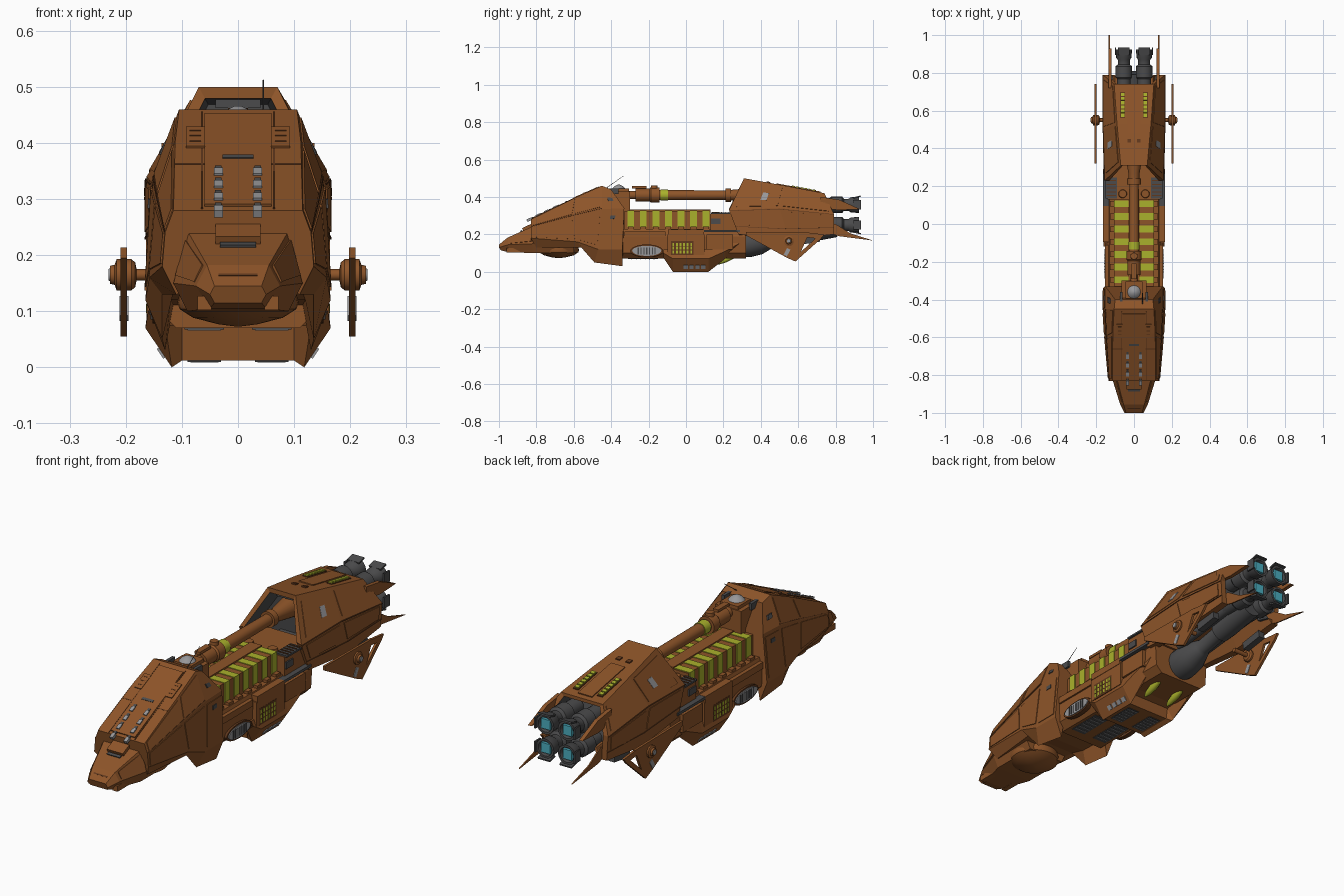
import bpy, bmesh, math
from mathutils import Vector, Matrix

cube = bpy.data.objects.get("Cube")
if cube:
    bpy.data.objects.remove(cube, do_unlink=True)


def material(name, r, g, b):
    m = bpy.data.materials.new(name)
    m.use_nodes = True
    m.diffuse_color = (r, g, b, 1)
    m.node_tree.nodes["Principled BSDF"].inputs["Base Color"].default_value = (r, g, b, 1)
    return m


RUST = material("rust brown", .27, .09, .022)
SEAM = material("dark brown", .12, .04, .012)
LIME = material("lime yellow", .4, .44, .025)
IRON = material("dark grey", .07, .07, .072)
STEEL = material("light grey", .31, .31, .32)
GLOW = material("cyan glow", .07, .42, .52)


def finish(name, bm, mats, smooth=False):
    bmesh.ops.recalc_face_normals(bm, faces=bm.faces)
    me = bpy.data.meshes.new(name)
    bm.to_mesh(me)
    bm.free()
    for m in mats:
        me.materials.append(m)
    if smooth:
        me.polygons.foreach_set("use_smooth", [True] * len(me.polygons))
        me.set_sharp_from_angle(angle=math.radians(35))
    ob = bpy.data.objects.new(name, me)
    bpy.context.collection.objects.link(ob)
    return ob


def loft(name, rings, mat, both=False, smooth=False, inner=None, dark=()):
    """Skin closed rings; segments listed in dark use the inner material."""
    bm = bmesh.new()
    for s in ((1, -1) if both else (1,)):
        vs = [[bm.verts.new((s * p[0], p[1], p[2])) for p in r] for r in rings]
        n = len(rings[0])
        for i in range(len(vs) - 1):
            for j in range(n):
                k = (j + 1) % n
                f = bm.faces.new((vs[i][j], vs[i][k], vs[i + 1][k], vs[i + 1][j]))
                f.material_index = int(i in dark)
        for end, seg in ((0, 0), (-1, len(vs) - 2)):
            bm.faces.new(vs[end]).material_index = int(seg in dark)
    return finish(name, bm, [mat] + ([inner] if inner else []), smooth)


def box(name, x, y, z, sx, sy, sz, mat, both=False, tilt=0):
    bm = bmesh.new()
    for s in ((1, -1) if both else (1,)):
        m = Matrix.Translation((s * x, y, z)) @ Matrix.Rotation(tilt, 4, 'X')
        bmesh.ops.create_cube(bm, size=1, matrix=m @ Matrix.Diagonal((sx, sy, sz, 1)))
    return finish(name, bm, [mat])


def lathe(name, start, end, profile, mat, both=False, sides=20):
    """Turn (distance fraction, radius) pairs about the line start-end."""
    a, d = Vector(start), Vector(end) - Vector(start)
    q = d.to_track_quat('Z', 'Y')
    rings = [[a + d * t + q @ Vector((r * math.cos(k * math.tau / sides),
              r * math.sin(k * math.tau / sides), 0)) for k in range(sides)] for t, r in profile]
    return loft(name, rings, mat, both, True)


def plate(name, outline, x0, x1, mat):
    return loft(name, [[(x, y, z) for y, z in outline] for x in (x0, x1)], mat, True)


def full(half):
    return [Vector(p) for p in half] + [Vector((-x, y, z)) for x, y, z in reversed(half)]


def shrink(half, k, dy, zc):
    return [(x * k, y + dy, zc + (z - zc) * k) for x, y, z in half]


def panel(name, hull, i, j, u0, u1, v0, v1, mat, lift=.004):
    """Thin mirrored plate on one hull facet; u runs aft, v runs down."""
    a, b, c, d = (Vector(p) for p in (hull[i][j], hull[i + 1][j], hull[i][j + 1], hull[i + 1][j + 1]))
    at = lambda u, v: a.lerp(b, u).lerp(c.lerp(d, u), v)
    quad = [at(u0, v0), at(u1, v0), at(u1, v1), at(u0, v1)]
    n = (quad[2] - quad[0]).cross(quad[3] - quad[1]).normalized()
    n = n if n.x > 0 else -n
    return loft(name, [[p - n * .003 for p in quad], [p + n * lift for p in quad]], mat, True)


# Front hull, hollow between its side skirts
front = [
    [(.115, -.83, .28), (.13, -.83, .24), (.135, -.83, .18), (.11, -.8, .13), (.09, -.8, .135)],
    [(.112, -.58, .402), (.145, -.6, .3), (.158, -.58, .16), (.135, -.56, .13), (.115, -.56, .135)],
    [(.105, -.45, .46), (.152, -.45, .335), (.165, -.47, .12), (.135, -.49, .05), (.12, -.49, .12)],
    [(.1, -.4, .44), (.152, -.33, .34), (.165, -.34, .12), (.13, -.34, .03), (.115, -.34, .11)]]
loft("front_hull", [full(r) for r in front], RUST)
for i in (0, 1):
    panel("front_upper_armour", front, i, 0, .05, .95, .1, .9, RUST, .003)
    panel("front_side_armour", front, i, 1, .05, .95, .08, .9, RUST, .003)
    panel("front_crease_seam", front, i, 0, 0, 1, .95, .98, SEAM, .002)
panel("front_aft_armour", front, 2, 1, .1, .9, .08, .92, RUST, .003)
panel("front_round_port", front, 2, 1, .4, .62, .17, .25, IRON, .006)
panel("front_top_port", front, 2, 0, .35, .65, .5, .65, IRON, .006)

# Details along the sloping front deck
TILT = math.atan2(.18, .38)
deck_z = lambda y: .28 + (y + .83) * .18 / .38
box("deck_strip", 0, -.645, deck_z(-.645), .12, .38, .01, RUST, tilt=TILT)
box("deck_edge_seams", .064, -.645, deck_z(-.645), .003, .4, .006, SEAM, True, TILT)
box("deck_cross_seam", 0, -.66, deck_z(-.66), .225, .004, .006, SEAM, tilt=TILT)
for y in (-.84, -.793, -.747, -.7):
    box("deck_clips", .035, y, deck_z(y) + .003, .016, .024, .014, STEEL, True, TILT)
    box("deck_clip_feet", .035, y + .018, deck_z(y + .018) + .003, .012, .012, .01, IRON, True, TILT)
box("deck_slot", 0, -.64, deck_z(-.64) + .003, .055, .012, .008, IRON, tilt=TILT)
box("deck_hatches", .076, -.565, deck_z(-.565), .034, .08, .014, RUST, True, TILT)
for y in (-.585, -.565, -.545):
    box("hatch_slits", .076, y, deck_z(y) + .006, .02, .004, .005, SEAM, True, TILT)

# Nose, chin and sensor dome
nose = [
    [(.042, -1, .145), (.05, -1, .13), (.042, -.99, .115)],
    [(.055, -.955, .182), (.075, -.95, .145), (.05, -.95, .105)],
    [(.09, -.82, .243), (.115, -.82, .15), (.09, -.82, .1)],
    [(.09, -.6, .25), (.115, -.6, .15), (.09, -.6, .1)]]
loft("nose", [full(r) for r in nose], RUST)
panel("nose_cheek", nose, 1, 0, .1, .95, .15, .85, RUST, .003)
box("nose_hatch", 0, -.845, .237, .08, .06, .02, RUST, tilt=.45)
box("nose_slot", 0, -.88, .217, .065, .012, .008, IRON, tilt=.45)
box("nose_brow", 0, -.975, .164, .07, .006, .004, SEAM, tilt=.7)
box("chin_rails", .06, -.88, .115, .025, .16, .025, RUST, True)
lathe("sensor_dome", (0, -.68, .15), (0, -.68, .073),
      [(0, .1), (.45, .108), (.6, .104), (.8, .08), (.95, .035), (1, .005)], RUST, sides=32)

# Middle hull, with a keel that is hollow towards the stern
mid = [(x, -.36, z) for x, z in ((.13, .23), (.145, .19), (.14, .1), (.11, .07))]
loft("middle_hull", [full(mid), full([(x, .32, z) for x, y, z in mid])], RUST)
keel = [
    [(.15, -.12, .12), (.16, -.12, .1), (.13, -.12, .075), (.1, -.085, .075)],
    [(.15, -.07, .12), (.165, -.07, .07), (.118, -.07, 0), (.1, -.075, .012)],
    [(.15, .12, .12), (.165, .12, .07), (.118, .12, 0), (.1, .1, .012)],
    [(.15, .125, .12), (.165, .125, .072), (.118, .125, .004), (.103, .105, .062)],
    [(.15, .21, .14), (.16, .21, .11), (.125, .21, .07), (.11, .21, .085)],
    [(.13, .3, .18), (.14, .3, .16), (.12, .3, .14), (.1, .3, .14)]]
loft("keel", [full(r) for r in keel], RUST)
for k in range(4):
    panel("keel_lamps", keel, 1, 1, .3 + k * .165, .42 + k * .165, .5, .75, STEEL)
box("side_lockers", .145, 0, .145, .034, .2, .11, RUST, True)
box("locker_recess", .16, -.02, .126, .006, .12, .075, SEAM, True)
for k in range(6):
    for z in (.147, .126, .105):
        box("locker_cells", .162, -.068 + k * .0192, z, .004, .01, .016, LIME, True)
box("side_pods", .145, .18, .16, .03, .14, .08, RUST, True)
box("side_sponsons", .147, 0, .21, .034, .19, .03, RUST, True)
box("deck_rails", .143, .18, .218, .04, .22, .012, IRON, True)
box("forward_rails", .14, -.22, .2, .025, .22, .03, RUST, True)
for name, rx, rz, x, mat in (("oval_frames", .088, .034, .152, SEAM), ("oval_ports", .078, .027, .156, STEEL)):
    plate(name, [(-.21 + rx * math.cos(t * math.tau / 24), .112 + rz * math.sin(t * math.tau / 24))
                 for t in range(24)], .13, x, mat)
for k in range(7):
    box("oval_bars", .156, -.255 + k * .015, .112, .004, .006, .038, IRON, True)
box("belly_grilles", .06, -.23, .0695, .07, .16, .004, IRON, True)
box("keel_grilles", .06, .01, .012, .06, .12, .004, IRON, True)
for k in range(6):
    box("belly_bars", .06, -.29 + k * .024, .068, .06, .005, .004, STEEL, True)
    box("keel_bars", .06, -.04 + k * .02, .011, .05, .004, .004, STEEL, True)
lathe("belly_lamps", (.063, .15, .042), (.063, .27, .09),
      [(0, .004), (.15, .012), (.5, .017), (.85, .012), (1, .004)], LIME, True)

# Cargo bank: lime cells between flush brown ribs and a spine
box("cargo_core", 0, -.1, .272, .206, .46, .108, RUST)
box("cargo_spine", 0, -.1, .322, .056, .46, .024, RUST)
for k in range(7):
    y = -.295 + k * .067
    box("cargo_cells", .067, y, .284, .08, .036, .09, LIME, True)
    box("cargo_feet", .116, y, .232, .02, .03, .02, RUST, True)

# Aft shoulder deck
box("shoulder_deck", 0, .23, .26, .28, .2, .1, RUST)
box("shoulder_grilles", .12, .19, .312, .06, .11, .008, IRON, True)
for k in range(5):
    box("grille_bars", .12, .15 + k * .02, .317, .05, .005, .005, SEAM, True)
lathe("deck_caps", (.06, .16, .3), (.06, .16, .32), [(0, .025), (1, .02)], RUST, True)
box("shoulder_vents", .142, .16, .27, .008, .05, .03, IRON, True)

# Rear hull with open front bay and recessed stern
rear = [
    [(.07, .31, .5), (.155, .23, .33), (.158, .28, .2), (.125, .29, .195), (.09, .3, .25)],
    [(.09, .53, .46), (.163, .5, .34), (.164, .55, .175), (.125, .55, .175), (.095, .55, .26)],
    [(.105, .74, .42), (.165, .79, .31), (.158, .79, .2), (.125, .79, .2), (.1, .78, .24)]]
bay, stern = shrink(rear[0], .84, 0, .37), shrink(rear[2], .85, 0, .32)
deep_bay, deep_stern = shrink(bay, .9, .1, .37), shrink(stern, .9, -.06, .32)
loft("rear_hull", [full(r) for r in [deep_bay, bay] + rear + [stern, deep_stern]], RUST,
     inner=IRON, dark=(0, 5))
panel("rear_upper_armour", rear, 0, 0, .12, .95, .12, .9, RUST, .003)
panel("rear_aft_armour", rear, 1, 0, .05, .92, .12, .9, RUST, .003)
panel("rear_side_armour", rear, 0, 1, .1, .95, .1, .6, RUST, .003)
panel("rear_lower_armour", rear, 1, 1, .05, .92, .1, .6, RUST, .003)
panel("rear_side_vent", rear, 0, 0, .56, .69, .4, .68, STEEL, .006)
for i in (0, 1):
    panel("rear_crease_seam", rear, i, 1, 0, 1, .02, .04, SEAM, .003)
    panel("rear_lower_seam", rear, i, 1, 0, 1, .66, .68, SEAM, .003)
box("stern_ducts", .13, .66, .17, .03, .11, .035, IRON, True, .15)
ROOF = math.atan2(-.08, .43)
roof_z = lambda y: .5 - (y - .31) * .08 / .43
box("roof_lamp_beds", .06, .63, roof_z(.63), .026, .14, .008, SEAM, True, ROOF)
for k in range(6):
    y = .575 + k * .022
    box("roof_lamps", .06, y, roof_z(y) + .004, .02, .017, .01, LIME, True, ROOF)
box("roof_plate", 0, .6, roof_z(.6), .07, .24, .01, RUST, tilt=ROOF)
box("roof_steps", .025, .44, roof_z(.44), .02, .02, .012, SEAM, True, ROOF)
box("bay_lintel", 0, .345, .472, .08, .03, .02, IRON)

# Gun tower, ball mount, barrel and aerial
box("gun_tower", 0, -.35, .33, .13, .1, .2, RUST)
box("tower_collar", 0, -.35, .43, .09, .09, .03, RUST)
lathe("tower_ball", (0, -.36, .43), (0, -.36, .466),
      [(0, .036), (.4, .035), (.75, .024), (1, .006)], STEEL)
box("tower_brackets", .068, -.385, .43, .014, .05, .03, IRON, True)
lathe("gun_barrel", (0, -.33, .41), (0, .42, .41),
      [(0, .022), (.08, .022), (.08, .034), (.18, .034), (.19, .04), (.25, .04), (.25, .027),
       (.72, .025), (.72, .036), (.76, .036), (.76, .028), (.8, .03), (1, .055)], RUST, sides=24)
lathe("barrel_band", (0, -.135, .41), (0, -.095, .41), [(0, .03), (1, .03)], LIME)
lathe("barrel_knob", (0, -.17, .43), (0, -.17, .462), [(0, .02), (1, .018)], RUST)
box("barrel_sight", 0, -.25, .452, .026, .08, .012, RUST)
lathe("aerial", (.045, -.43, .445), (.045, -.335, .512), [(0, .002), (1, .001)], IRON, sides=6)

# Main engine under the stern
lathe("main_engine", (0, .24, .13), (0, .8, .235),
      [(0, .03), (.04, .055), (.16, .07), (.28, .066), (.4, .04), (.42, .034), (.62, .034),
       (.62, .046), (.72, .05), (1, .05)], IRON, sides=24)
lathe("feed_pipes", (.06, .38, .2), (.06, .78, .25), [(0, .022), (1, .026)], IRON, True, 12)

# Four stern thrusters with flaps
for level, z, d in (("upper", .358, 1), ("lower", .25, -1)):
    lathe(level + "_thrusters", (.054, .7, z), (.054, .925, z),
          [(0, .036), (.3, .036), (.34, .044), (.6, .044), (.64, .032), (.75, .032), (.8, .04),
           (1, .044), (1, .034), (.93, .03)], IRON, True, 16)
    box(level + "_glow", .054, .914, z, .044, .016, .044, GLOW, True)
    box(level + "_flaps", .054, .915, z + d * .042, .06, .04, .007, IRON, True, d * .25)
    box(level + "_side_flaps", .098, .915, z, .007, .04, .05, IRON, True)

# Tail blades
plate("upper_tail_blades", [(.72, .4), (.82, .385), (.93, .335), (.82, .33), (.72, .34)], .118, .136, RUST)
plate("lower_tail_blades", [(.72, .26), (.8, .255), (.88, .205), (1, .167), (.82, .19), (.72, .22)],
      .128, .134, RUST)

# Outboard fins on axles, each braced by a trailing strut
plate("fin_blades", [(.32, .214), (.66, .21), (.6, .075), (.585, .055), (.54, .075), (.32, .195)],
      .198, .209, RUST)
plate("fin_top_rails", [(.64, .21), (.74, .2), (.72, .175), (.64, .185)], .198, .209, RUST)
plate("fin_struts", [(.585, .055), (.72, .175), (.7, .185), (.59, .085)], .198, .209, RUST)
box("fin_stripes", .2035, .54, .105, .016, .02, .04, STEEL, True, -.5)
lathe("fin_axles", (.11, .55, .165), (.228, .55, .165),
      [(0, .01), (.6, .01), (.62, .022), (.68, .028), (.9, .028), (.93, .018), (1, .016)], RUST, True)
lathe("axle_caps", (.225, .55, .165), (.231, .55, .165), [(0, .013), (1, .01)], STEEL, True, 12)
